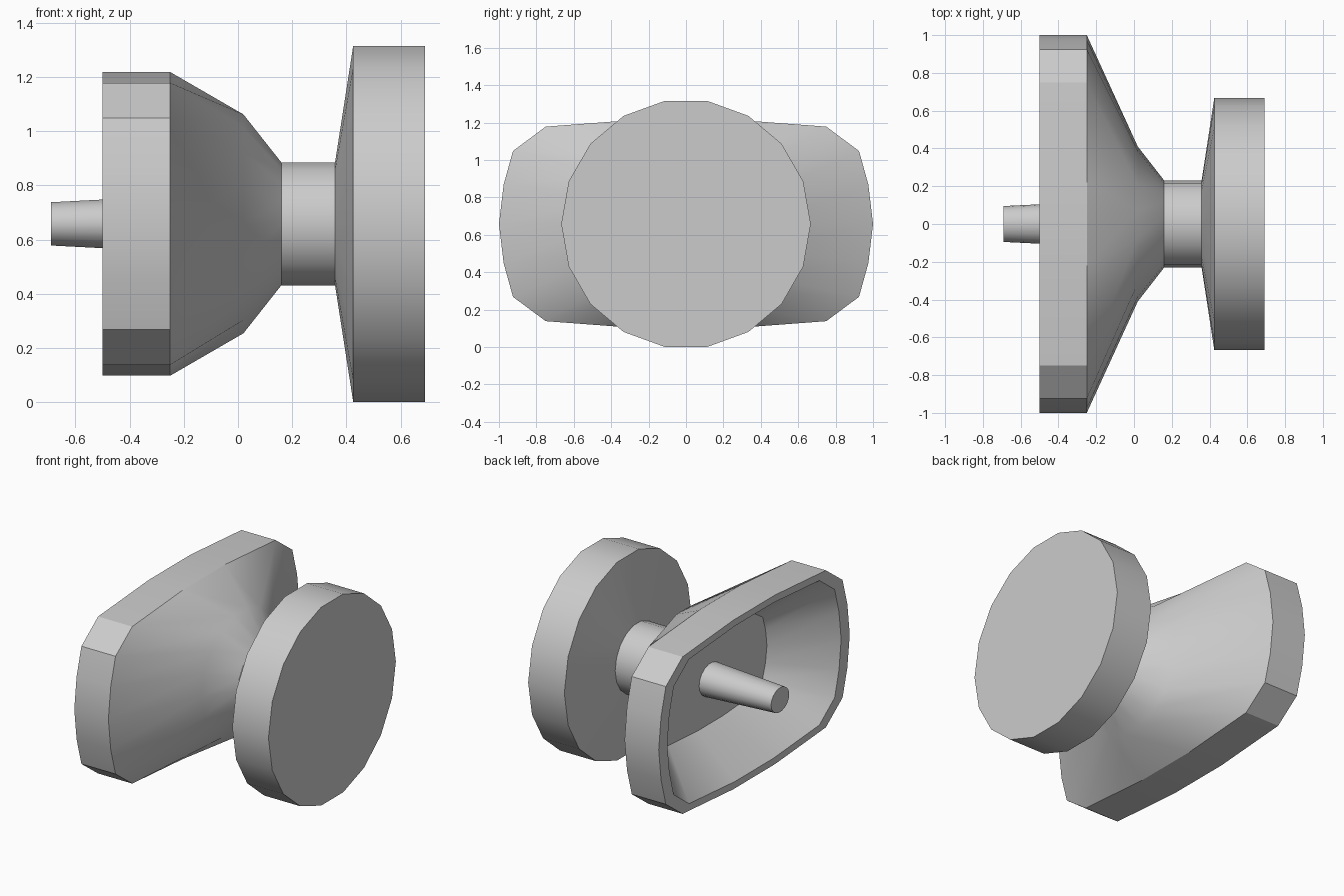
import bpy, bmesh, math

if "Cube" in bpy.data.objects:
    bpy.data.objects.remove(bpy.data.objects["Cube"])

SIDES = 18
AXIS_Z = 0.658


def circle(x, ry, rz=None):
    rz = ry if rz is None else rz
    return [(x, ry * math.cos(math.tau * k / SIDES),
             AXIS_Z + rz * math.sin(math.tau * k / SIDES)) for k in range(SIDES)]


# One quarter of the rounded-rectangle flange outline (y, z), mirrored to 18 points
QUARTER = [(1.0, 0), (0.975, 0.21), (0.925, 0.39), (0.75, 0.52), (0.22, 0.56)]


def flange(x, sy=1.0, sz=1.0):
    upper = QUARTER + [(-y, z) for y, z in reversed(QUARTER)]
    loop = upper + [(y, -z) for y, z in reversed(upper[1:-1])]
    return [(x, y * sy, AXIS_Z + z * sz) for y, z in loop]


def loft(name, rings, cap_start=True, cap_end=True):
    bm = bmesh.new()
    loops = [[bm.verts.new(p) for p in ring] for ring in rings]
    for a, b in zip(loops, loops[1:]):
        for k in range(SIDES):
            j = (k + 1) % SIDES
            bm.faces.new((a[k], a[j], b[j], b[k]))
    if cap_start:
        bm.faces.new(loops[0][::-1])
    if cap_end:
        bm.faces.new(loops[-1])
    bmesh.ops.recalc_face_normals(bm, faces=bm.faces)
    mesh = bpy.data.meshes.new(name)
    bm.to_mesh(mesh)
    bm.free()
    obj = bpy.data.objects.new(name, mesh)
    bpy.context.collection.objects.link(obj)
    bpy.ops.object.select_all(action='DESELECT')
    obj.select_set(True)
    bpy.context.view_layer.objects.active = obj
    bpy.ops.object.shade_smooth_by_angle(angle=math.radians(30))
    return obj


# Round disc, neck and flared hollow flange as one continuous skin
loft("knob_body", [
    circle(0.69, 0.015),
    circle(0.69, 0.667),
    circle(0.425, 0.667),
    circle(0.358, 0.23),
    circle(0.16, 0.23),
    circle(0.02, 0.41),
    flange(-0.25),
    flange(-0.50),
    flange(-0.50, 0.91, 0.92),     # inner rim
    flange(-0.18, 0.59, 0.52),     # recess floor
])

# Tapered peg standing on the recess floor
loft("peg", [
    circle(-0.18, 0.120, 0.108),
    circle(-0.69, 0.095, 0.081),
    circle(-0.69, 0.012),
], cap_start=False)
